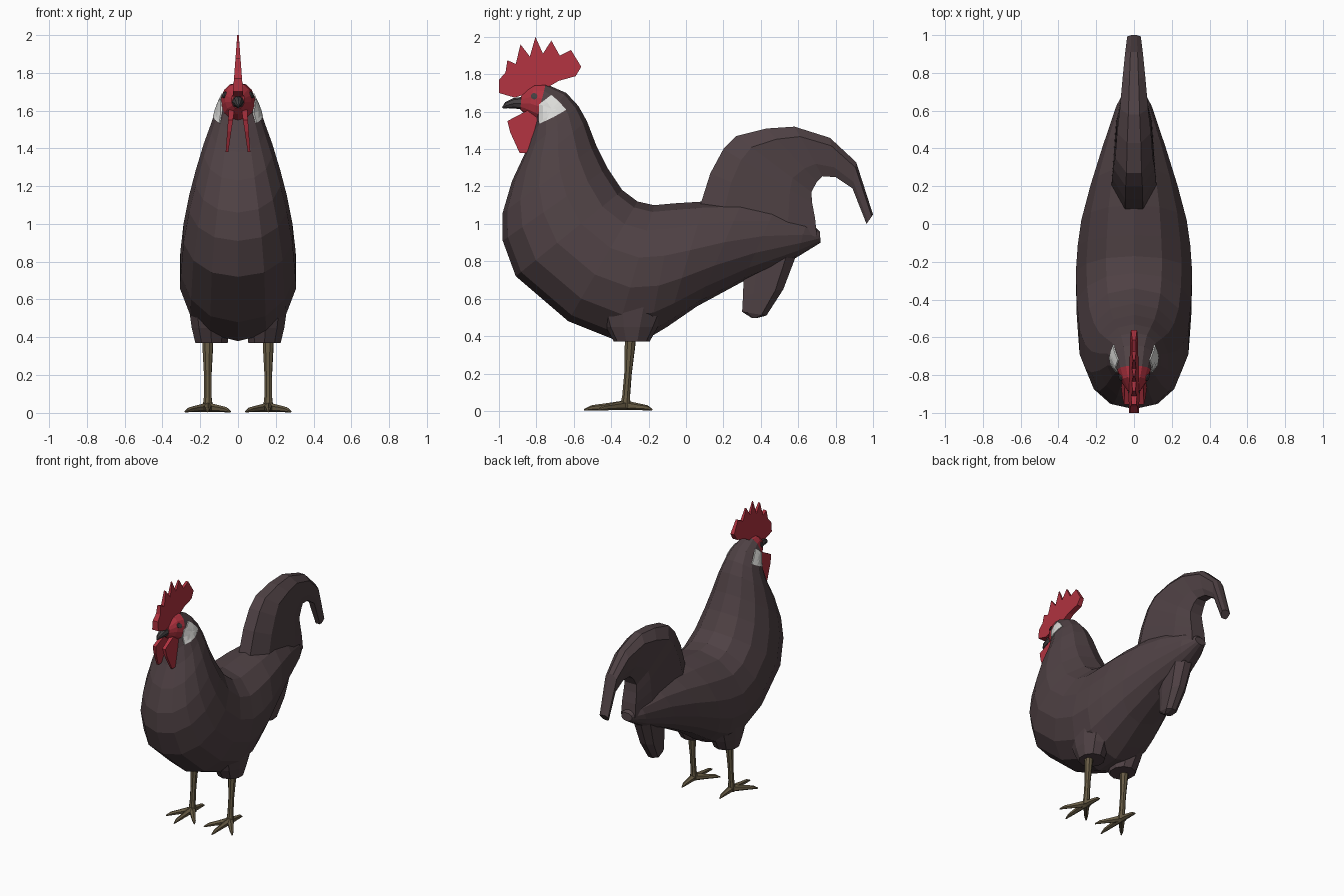
import bpy, bmesh, math
from mathutils import Vector
from mathutils.bvhtree import BVHTree

if "Cube" in bpy.data.objects:
    bpy.data.objects.remove(bpy.data.objects["Cube"])


def material(name, rgb):
    m = bpy.data.materials.new(name)
    m.diffuse_color = (*rgb, 1)
    m.use_nodes = True
    m.node_tree.nodes["Principled BSDF"].inputs["Base Color"].default_value = m.diffuse_color
    return m


FEATHER = material("dark brown feathers", (0.078, 0.053, 0.058))
RED = material("red skin", (0.43, 0.032, 0.05))
WHITE = material("white earlobe", (0.72, 0.72, 0.70))
LEG = material("olive leg", (0.135, 0.105, 0.058))
BEAK = material("dark grey beak", (0.055, 0.05, 0.052))


def finish(name, bm, *mats):
    bmesh.ops.recalc_face_normals(bm, faces=bm.faces[:])
    me = bpy.data.meshes.new(name)
    bm.to_mesh(me)
    bm.free()
    for m in mats:
        me.materials.append(m)
    ob = bpy.data.objects.new(name, me)
    bpy.context.collection.objects.link(ob)
    return ob


def skin(bm, loops, mat_rule=None):
    """Bridge equal closed loops of points and cap both ends."""
    rows = [[bm.verts.new(p) for p in loop] for loop in loops]
    n = len(rows[0])
    for r in range(len(rows) - 1):
        for i in range(n):
            j = (i + 1) % n
            f = bm.faces.new((rows[r][i], rows[r][j], rows[r + 1][j], rows[r + 1][i]))
            f.material_index = mat_rule(r) if mat_rule else 0
    for r, row in ((0, rows[0]), (len(rows), rows[-1])):
        f = bm.faces.new(row)
        f.material_index = mat_rule(r) if mat_rule else 0


def loft(name, rings, section, *mats, mat_rule=None):
    """Symmetric loft: ring = (top y, top z, bottom y, bottom z, half width)."""
    loop = section + [(t, -f) for t, f in reversed(section) if f > 0]
    bm = bmesh.new()
    skin(bm, [[(w * f, ty + (by - ty) * t, tz + (bz - tz) * t) for t, f in loop]
              for ty, tz, by, bz, w in rings], mat_rule)
    return finish(name, bm, *mats)


def tube(bm, pts, sides=8):
    """Round tube through (x, y, z, radius) points."""
    loops = []
    for i, (x, y, z, r) in enumerate(pts):
        a, b = pts[max(i - 1, 0)], pts[min(i + 1, len(pts) - 1)]
        d = Vector(b[:3]) - Vector(a[:3])
        u = d.cross(Vector((1, 0.3, 0))).normalized()
        v = d.cross(u).normalized()
        loops.append([Vector((x, y, z)) + r * (math.cos(2 * math.pi * k / sides) * u
                      + math.sin(2 * math.pi * k / sides) * v) for k in range(sides)])
    skin(bm, loops)


def slab(name, outline, centre, half, mat):
    """Side-profile plate; centre and half thickness depend on height."""
    bm = bmesh.new()
    skin(bm, [[(centre(z) + s * half(z), y, z) for y, z in outline] for s in (-1, 1)])
    return finish(name, bm, mat)


# Body, neck and head in one loft from the rump to the face
oval = [((1 - math.cos(math.pi * k / 7)) / 2, max(0, math.sin(math.pi * k / 7)) ** 0.9 if 0 < k < 7 else 0)
        for k in range(8)]
body_rings = [
    (.715, .96, .72, .90, .045), (.65, 1.02, .59, .82, .095), (.48, 1.09, .30, .69, .17),
    (.30, 1.12, .06, .56, .235), (.10, 1.12, -.10, .45, .285), (-.06, 1.11, -.20, .39, .305),
    (-.17, 1.10, -.38, .38, .315), (-.26, 1.12, -.63, .48, .31), (-.34, 1.18, -.91, .72, .295),
    (-.42, 1.30, -.98, .91, .265), (-.48, 1.42, -.98, 1.06, .23), (-.53, 1.55, -.93, 1.23, .185),
    (-.575, 1.63, -.86, 1.38, .145), (-.64, 1.70, -.82, 1.49, .115), (-.75, 1.748, -.80, 1.55, .09),
    (-.81, 1.745, -.85, 1.58, .07), (-.88, 1.70, -.885, 1.61, .035)]
body = loft("body", body_rings, oval, FEATHER, RED, mat_rule=lambda r: int(r >= 14))

# Arched tail and lower tail feathers
chamfer = [(0, .4), (.2, 1), (.75, .8), (1, .5)]
loft("tail", [
    (.07, 1.08, .70, .93, .12), (.13, 1.27, .69, 1.03, .115), (.20, 1.40, .675, 1.11, .11),
    (.27, 1.47, .67, 1.17, .10), (.43, 1.51, .70, 1.225, .09), (.58, 1.52, .73, 1.255, .075),
    (.77, 1.46, .80, 1.25, .06), (.91, 1.33, .89, 1.19, .047), (1.0, 1.05, .965, 1.0, .036)],
    chamfer, FEATHER)
loft("lower_tail_feathers", [
    (.60, .86, .31, .78, .075), (.52, .65, .305, .62, .06), (.43, .51, .30, .53, .045),
    (.38, .497, .35, .498, .03)], chamfer, FEATHER)

# Comb, thin at the points and thicker at the base
comb = [(-.915, 1.675), (-1, 1.70), (-1, 1.77), (-.965, 1.81), (-.955, 1.875), (-.91, 1.855),
        (-.885, 1.96), (-.835, 1.895), (-.805, 2.0), (-.765, 1.91), (-.72, 1.98), (-.675, 1.90),
        (-.615, 1.93), (-.56, 1.84), (-.59, 1.79), (-.68, 1.765), (-.74, 1.73), (-.84, 1.70)]
slab("comb", comb, lambda z: 0, lambda z: .004 + (2 - z) * .075, RED)

# Beak
bm = bmesh.new()
tube(bm, [(0, -.86, 1.645, .036), (0, -.92, 1.645, .028), (0, -.96, 1.635, .018), (0, -.98, 1.62, .005)])
finish("beak", bm, BEAK)

wattle = [(-.80, 1.63), (-.86, 1.60), (-.955, 1.55), (-.94, 1.49), (-.89, 1.38), (-.835, 1.38), (-.785, 1.53)]
lobe = [(-.785, 1.64), (-.72, 1.69), (-.68, 1.655), (-.64, 1.61), (-.71, 1.57), (-.785, 1.535)]
eye = [(-.812 + .018 * math.cos(k * math.pi / 4), 1.683 + .018 * math.sin(k * math.pi / 4)) for k in range(8)]
bm = bmesh.new()
bm.from_mesh(body.data)
tree = BVHTree.FromBMesh(bm)
bm.free()


def patch(name, outline, side, mat):
    """Thin plate laid onto the side of the head."""
    cy, cz = (sum(c) / len(outline) for c in zip(*outline))
    bm = bmesh.new()
    rows = []
    for s in (0.03, 0.35, 0.68, 1):
        row = []
        for i, (y, z) in enumerate(outline):
            ny, nz = outline[(i + 1) % len(outline)]
            for h in (0, .5):
                q = (cy + (y + (ny - y) * h - cy) * s, cz + (z + (nz - z) * h - cz) * s)
                hit = tree.ray_cast(Vector((side, *q)), Vector((-side, 0, 0)))[0]
                row.append((hit.x + side * .007 if hit else side * .06, *q))
        rows.append(row)
    inner = [(p[0] - side * .009, p[1], p[2]) for p in rows[-1]]
    skin(bm, rows + [inner])
    finish(name, bm, mat)


for side, label in ((1, "right"), (-1, "left")):
    slab(label + "_wattle", wattle, lambda z: side * (.032 + (1.62 - z) * .11),
         lambda z: .007 + (z - 1.38) * .035, RED)
    patch(label + "_earlobe", lobe, side, WHITE)
    patch(label + "_eye", eye, side, BEAK)

    # Feathered thigh, flaring up into the body
    bm = bmesh.new()
    skin(bm, [[(side * (cx + rx * math.cos(a)), cy + ry * math.sin(a), z)
               for a in [math.pi * (k + .5) / 5 for k in range(10)]]
              for cx, cy, z, rx, ry in ((.14, -.29, .37, .09, .095), (.145, -.29, .45, .105, .14),
                                        (.15, -.28, .60, .122, .20), (.16, -.26, .76, .13, .20))])
    finish(label + "_thigh", bm, FEATHER)

    # Shank and four toes
    x = side * .16
    bm = bmesh.new()
    tube(bm, [(x, -.295, .42, .032), (x, -.30, .34, .029), (x, -.31, .20, .021),
              (x, -.32, .08, .022), (x, -.325, .015, .03)])
    for tx, ty in ((0, -.545), (.12, -.47), (-.12, -.47), (0, -.18)):
        dx, dy = tx, ty + .325
        tube(bm, [(x, -.325, .03, .026), (x + dx * .5, -.325 + dy * .5, .022, .018),
                  (x + dx * .8, -.325 + dy * .8, .017, .014), (x + dx, ty, .006, .004)], 6)
    finish(label + "_leg", bm, LEG)
